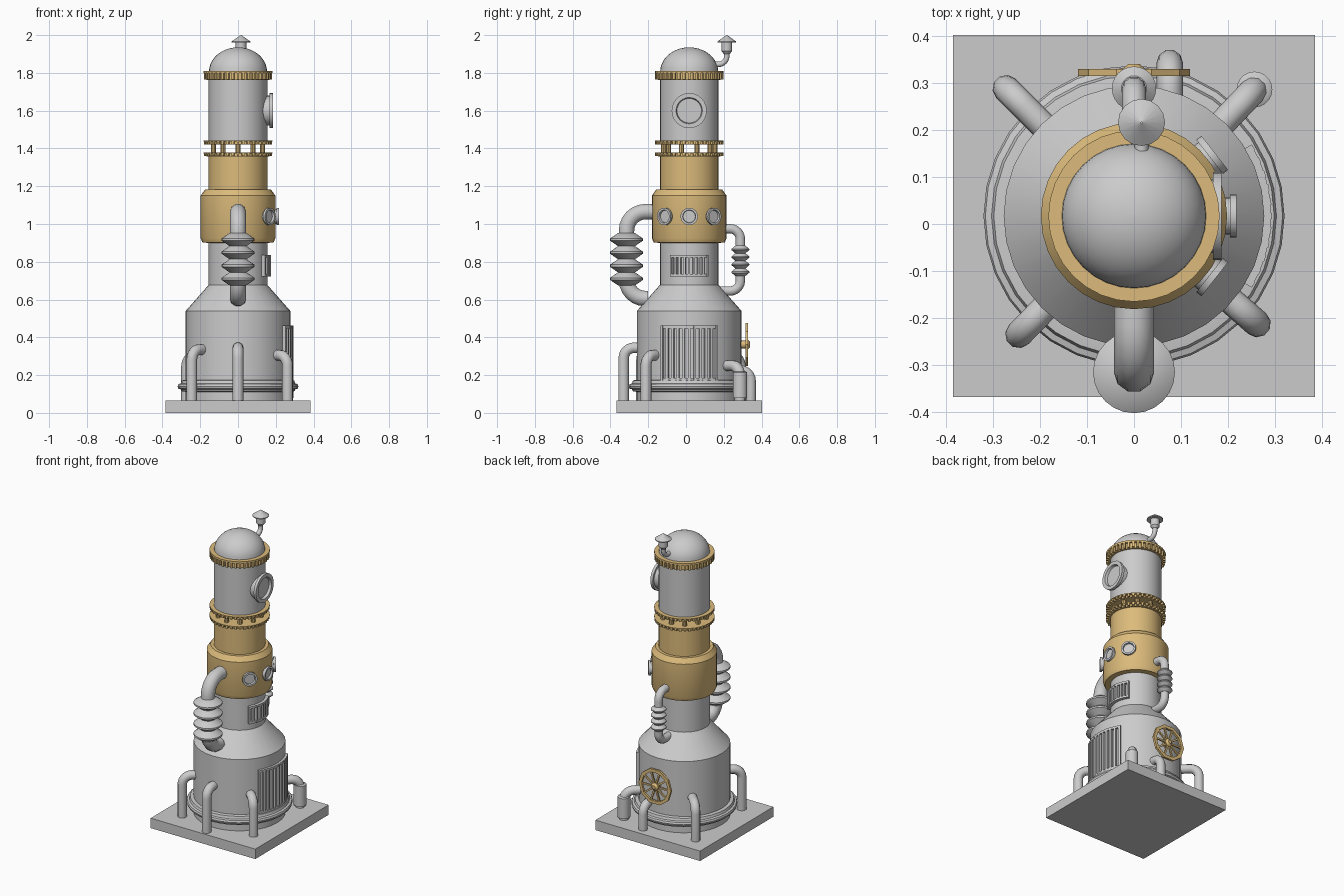
import bpy, bmesh
from math import sin, cos, pi, radians
from mathutils import Vector, Matrix

if "Cube" in bpy.data.objects:
    bpy.data.objects.remove(bpy.data.objects["Cube"])

CY = 0.017  # y of the tower axis
brass = bpy.data.materials.new("brass")
brass.diffuse_color = (0.72, 0.5, 0.2, 1)
brass.use_nodes = True
brass.node_tree.nodes["Principled BSDF"].inputs["Base Color"].default_value = brass.diffuse_color


def finish(name, bm, mat=None, smooth=True):
    bmesh.ops.recalc_face_normals(bm, faces=bm.faces[:])
    me = bpy.data.meshes.new(name)
    bm.to_mesh(me)
    bm.free()
    ob = bpy.data.objects.new(name, me)
    bpy.context.collection.objects.link(ob)
    if mat:
        me.materials.append(mat)
    if smooth:
        bpy.ops.object.select_all(action='DESELECT')
        ob.select_set(True)
        bpy.context.view_layer.objects.active = ob
        bpy.ops.object.shade_smooth_by_angle(angle=radians(35))
    return ob


def lathe(name, prof, at=(0, CY, 0), axis=(0, 0, 1), n=32, mat=None, closed=False):
    """Spin (radius, height) points about an axis; ends are capped unless closed."""
    M = Matrix.Translation(at) @ Vector(axis).to_track_quat('Z', 'Y').to_matrix().to_4x4()
    bm = bmesh.new()
    rings = []
    for r, h in prof:
        rings.append([bm.verts.new(M @ Vector((r * cos(2 * pi * i / n), r * sin(2 * pi * i / n), h)))
                      for i in range(n)])
    pairs = list(zip(rings, rings[1:]))
    if closed:
        pairs.append((rings[-1], rings[0]))
    for a, b in pairs:
        for i in range(n):
            j = (i + 1) % n
            bm.faces.new((a[i], a[j], b[j], b[i]))
    if not closed:
        bm.faces.new(rings[0])
        bm.faces.new(rings[-1])
    return finish(name, bm, mat)


def add_box(bm, size, M):
    bmesh.ops.create_cube(bm, size=1, matrix=M @ Matrix.Diagonal((*size, 1)))


def polar(a, r, z):
    """Frame at angle a around the tower, local x pointing outward."""
    return Matrix.Translation((0, CY, 0)) @ Matrix.Rotation(a, 4, 'Z') @ Matrix.Translation((r, 0, z))


def tube(name, pts, r, bend, mat=None, steps=6):
    """Round pipe along a path with rounded corners."""
    pts = [Vector(p) for p in pts]
    path = [pts[0]]
    for a, p, b in zip(pts, pts[1:], pts[2:]):
        s, e = p + (a - p).normalized() * bend, p + (b - p).normalized() * bend
        c = s + e - p
        u, v = s - c, e - c
        for k in range(steps + 1):
            t = k / steps * pi / 2
            path.append(c + u * cos(t) + v * sin(t))
    path.append(pts[-1])
    cu = bpy.data.curves.new(name, 'CURVE')
    cu.dimensions = '3D'
    cu.bevel_depth = r
    cu.bevel_resolution = 3
    cu.use_fill_caps = True
    sp = cu.splines.new('POLY')
    sp.points.add(len(path) - 1)
    for q, p in zip(sp.points, path):
        q.co = (*p, 1)
    ob = bpy.data.objects.new(name, cu)
    bpy.context.collection.objects.link(ob)
    if mat:
        cu.materials.append(mat)
    return ob


# Base slab
bm = bmesh.new()
add_box(bm, (0.77, 0.77, 0.066), Matrix.Translation((0, CY, 0.033)))
finish("base_slab", bm, smooth=False)

# Main body: drum, shoulder and neck, with a foot ring
lathe("drum", [(.277, .06), (.277, .54), (.155, .678), (.155, .92)])
lathe("foot_ring", [(.27, .11), (.3, .115), (.303, .125), (.316, .128), (.32, .14), (.316, .152),
                    (.303, .156), (.298, .172), (.27, .176)])
lathe("brass_chamber", [(.155, .9), (.188, .902), (.198, .925), (.198, 1.15), (.175, 1.182),
                        (.155, 1.182), (.155, 1.36)], mat=brass)
lathe("upper_cylinder", [(.155, 1.44), (.155, 1.79)])
lathe("dome", [(.155, 1.77), (.155, 1.8)] +
      [(.153 * cos(t * pi / 20) + .001, 1.805 + .13 * sin(t * pi / 20)) for t in range(11)])


# Toothed brass rings: solid core and plate with teeth around
def toothed_ring(name, z0, z1, plate, n=40):
    h = z1 - z0
    lathe(name + "_plate", [(.166, z0), (.166, z1 - plate), (.182, z1 - plate), (.182, z1)], mat=brass)
    bm = bmesh.new()
    for i in range(n):
        add_box(bm, (.02, .013, h - .002), polar(2 * pi * i / n, .171, z0 + h / 2))
    finish(name + "_teeth", bm, brass, False)


toothed_ring("top_ring", 1.763, 1.811, .012)
toothed_ring("gap_ring_upper", 1.421, 1.443, .006)
toothed_ring("gap_ring_lower", 1.358, 1.379, .006)

# Columns in the open gap
for i in range(10):
    a = -pi / 2 + i * pi / 5
    lathe(f"gap_column_{i}", [(.014, 1.375), (.014, 1.425)],
          at=(.136 * cos(a), CY + .136 * sin(a), 0), n=10, mat=brass)

# Portholes on the right side
def porthole(name, ang, dist, z, r, depth):
    d = Vector((cos(ang), sin(ang), 0))
    lathe(name, [(r * .85, -.03), (r * .85, depth * .5), (r, depth * .5), (r, depth), (r * .75, depth),
                 (r * .7, depth * .55)], at=Vector((0, CY, z)) + d * dist, axis=d, n=24)


for i, a in enumerate((-38, 0, 38)):
    porthole(f"chamber_porthole_{i}", radians(a), .19, 1.04, .046, .028)
porthole("upper_porthole", 0, .15, 1.6, .093, .036)


# Curved vent grilles on the right side
def grille(name, r, half, z0, z1, n, depth):
    bm = bmesh.new()
    step = 2 * half / n
    w = r * step
    for i in range(n + 1):
        add_box(bm, (depth, w * .45, z1 - z0), polar(-half + i * step, r, (z0 + z1) / 2))
    for i in range(n):
        a = -half + (i + .5) * step
        for z in (z0, z1):
            add_box(bm, (depth * .9, w * 1.05, .014), polar(a, r, z + (.007 if z == z0 else -.007)))
    finish(name, bm, None, False)


grille("drum_grille", .276, radians(30), .17, .462, 10, .034)
grille("neck_grille", .158, radians(34), .722, .837, 8, .034)


# Bellows pipes at front and back
def bellows(name, y, r_out, r_in, z0, z1, n):
    h = (z1 - z0) / n
    prof = [(r_in, z0)]
    for i in range(n):
        prof += [(r_out, z0 + h * (i + .42)), (r_out, z0 + h * (i + .58)), (r_in, z0 + h * (i + 1))]
    lathe(name, prof, at=(0, y, 0), n=24)


tube("front_duct", [(0, -.14, 1.065), (0, -.315, 1.065), (0, -.315, .605), (0, -.2, .605)], .043, .1)
bellows("front_bellows", -.315, .087, .045, .675, .952, 4)
tube("back_duct", [(0, .19, .975), (0, .288, .975), (0, .288, .645), (0, .16, .645)], .026, .055)
bellows("back_bellows", .288, .047, .027, .725, .885, 4)

# Ground pipes: x, y and top height of each
for i, (x, y, z) in enumerate([(0, -.33, .345), (-.245, -.235, .335), (.262, -.212, .305),
                               (-.272, .288, .30), (.256, .286, .25)]):
    inner = Vector((0, CY, z)) + (Vector((x, y, z)) - Vector((0, CY, z))).normalized() * .25
    tube(f"ground_pipe_{i}", [inner, (x, y, z), (x, y, .05)], .029, .055)
tube("ground_pipe_5", [(.076, .24, .225), (.076, .343, .225), (.076, .343, .05)], .028, .055)
lathe("pipe_collar", [(.038, .08), (.038, .215), (.03, .22)], at=(.256, .286, 0), n=20)

# Valve wheel at the back
C = Vector((0, .322, .362))
lathe("wheel_rim", [(.098, -.007), (.119, -.007), (.119, .007), (.098, .007)], at=C, axis=(0, 1, 0),
      n=10, mat=brass, closed=True)
bm = bmesh.new()
for i in range(10):
    add_box(bm, (.09, .009, .011), Matrix.Translation(C) @ Matrix.Rotation(2 * pi * i / 10, 4, 'Y')
            @ Matrix.Translation((.06, 0, 0)))
finish("wheel_spokes", bm, brass, False)
lathe("wheel_hub", [(.02, -.035), (.02, -.006), (.026, -.004), (.026, .006), (.012, .018)],
      at=C, axis=(0, 1, 0), n=12, mat=brass)

# Small chimney on the dome
tube("chimney_pipe", [(.016, .13, 1.845), (.016, .216, 1.845), (.016, .216, 1.93)], .015, .045)
lathe("chimney_cup", [(.016, 1.9), (.028, 1.915), (.028, 1.965)], at=(.016, .216, 0), n=16)
lathe("chimney_cap", [(.05, 1.96), (.05, 1.966), (.002, 2.0)], at=(.016, .216, 0), n=16)
